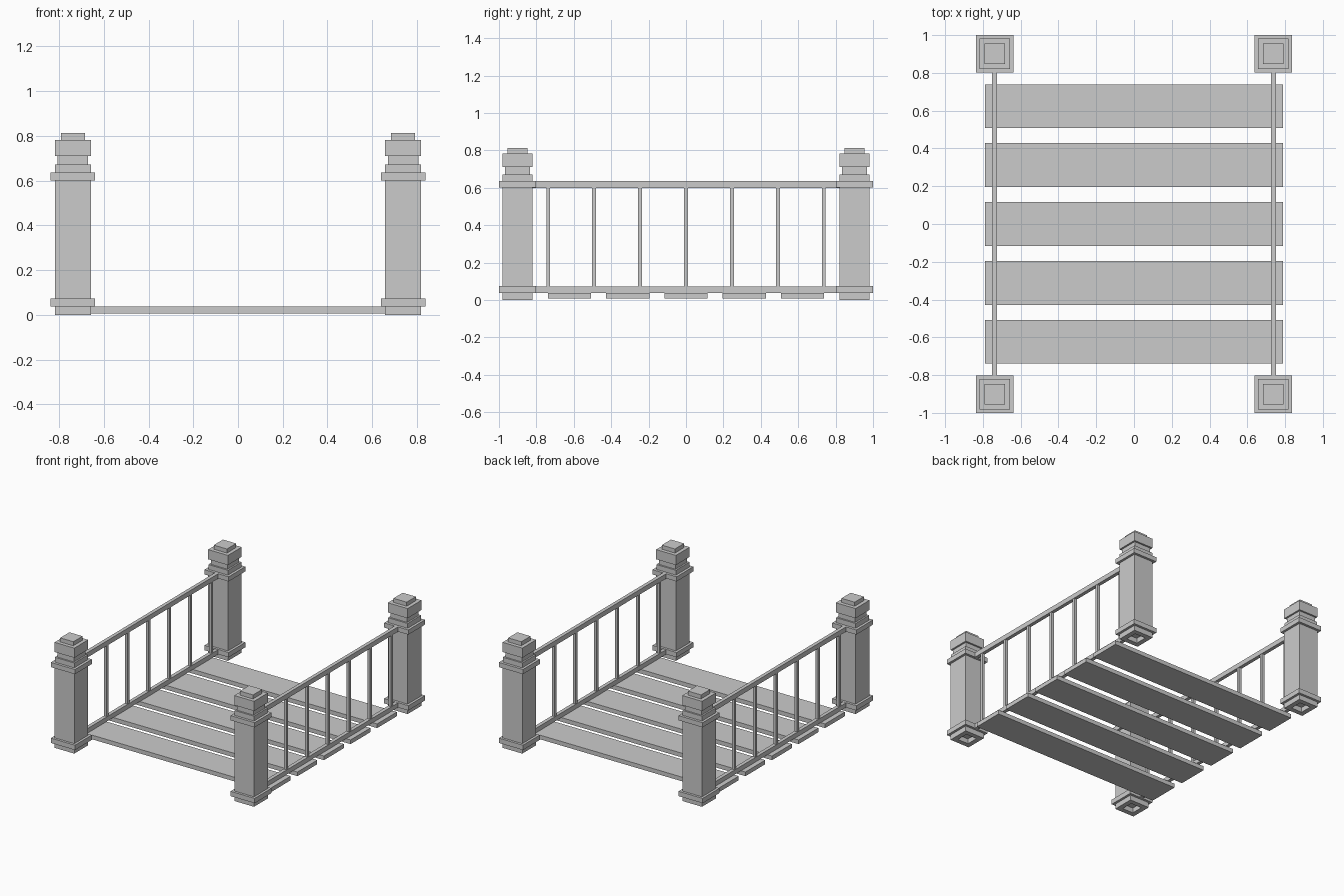
import bpy, bmesh

if "Cube" in bpy.data.objects:
    bpy.data.objects.remove(bpy.data.objects["Cube"])

POST_X, POST_Y = 0.738, 0.901


def add_object(name, bm):
    bmesh.ops.recalc_face_normals(bm, faces=bm.faces)
    mesh = bpy.data.meshes.new(name)
    bm.to_mesh(mesh)
    bm.free()
    obj = bpy.data.objects.new(name, mesh)
    bpy.context.collection.objects.link(obj)
    return obj


def box(name, center, size):
    bm = bmesh.new()
    bmesh.ops.create_cube(bm, size=1)
    bmesh.ops.scale(bm, vec=size, verts=bm.verts)
    bmesh.ops.translate(bm, vec=center, verts=bm.verts)
    return add_object(name, bm)


def square_post(name, x, y, profile):
    """Loft square rings given as (half width, height), capped at both ends."""
    bm = bmesh.new()
    rings = [[bm.verts.new((x + sx * h, y + sy * h, z))
              for sx, sy in ((-1, -1), (1, -1), (1, 1), (-1, 1))]
             for h, z in profile]
    for a, b in zip(rings, rings[1:]):
        for i in range(4):
            j = (i + 1) % 4
            bm.faces.new((a[i], a[j], b[j], b[i]))
    bm.faces.new(rings[0])
    bm.faces.new(rings[-1])
    return add_object(name, bm)


# Post outline: recessed foot, base collar, shaft, upper collar, stepped cap
profile = [(0.045, 0.037), (0.045, 0), (0.081, 0), (0.081, 0.038),
           (0.099, 0.038), (0.099, 0.074), (0.081, 0.074), (0.081, 0.601),
           (0.099, 0.601), (0.099, 0.636), (0.08, 0.636), (0.08, 0.672),
           (0.068, 0.672), (0.068, 0.711), (0.081, 0.711), (0.081, 0.783),
           (0.054, 0.783), (0.054, 0.813)]

for sx, side in ((-1, "left"), (1, "right")):
    for sy, end in ((-1, "front"), (1, "back")):
        square_post(f"{end}_{side}_post", sx * POST_X, sy * POST_Y, profile)

    # Rails between the posts
    for label, z0, z1 in (("lower", 0.038, 0.072), ("upper", 0.6, 0.636)):
        box(f"{side}_{label}_rail", (sx * POST_X, 0, (z0 + z1) / 2),
            (0.027, 1.64, z1 - z0))

    # Balusters
    for i in range(7):
        box(f"{side}_baluster_{i + 1}",
            (sx * POST_X, (i - 3) * 0.2455, 0.336), (0.021, 0.021, 0.536))

# Deck planks
for i in range(5):
    box(f"deck_plank_{i + 1}", (0, (i - 2) * 0.3115, 0.0225),
        (1.575, 0.232, 0.031))
